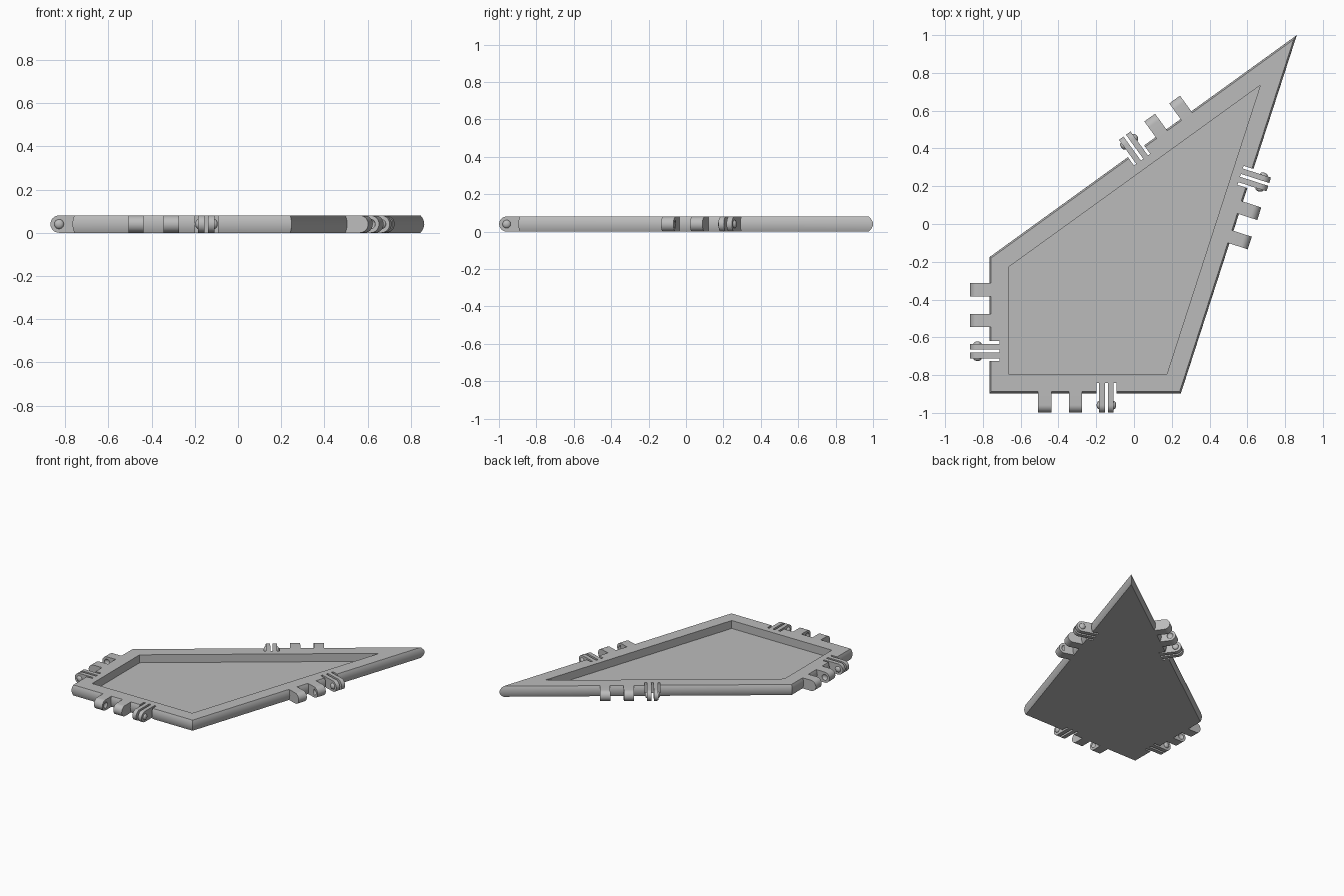
import bpy, bmesh, math
from mathutils import Vector, Matrix

if "Cube" in bpy.data.objects:
    bpy.data.objects.remove(bpy.data.objects["Cube"])

H = 0.08                      # plate thickness
CORNERS = [Vector(c) for c in ((-0.766, -0.897), (0.248, -0.897), (0.862, 1.0), (-0.766, -0.176))]
# per edge: distance from edge midpoint to the first lug, along the edge
OFFSETS = (-0.213, -0.127, -0.28, -0.189)
STEP = 0.163                  # spacing lug / lug / finger pair
AXIS = 0.062                  # hinge axis distance from the edge

grey = bpy.data.materials.new("plain_grey")
grey.diffuse_color = (0.5, 0.5, 0.5, 1)
grey.use_nodes = True
grey.node_tree.nodes["Principled BSDF"].inputs["Base Color"].default_value = grey.diffuse_color


def finish(bm, name, smooth=True):
    bmesh.ops.recalc_face_normals(bm, faces=bm.faces)
    me = bpy.data.meshes.new(name)
    bm.to_mesh(me)
    bm.free()
    ob = bpy.data.objects.new(name, me)
    bpy.context.collection.objects.link(ob)
    me.materials.append(grey)
    if smooth:
        shade(ob)
    return ob


def select(ob):
    bpy.ops.object.select_all(action='DESELECT')
    ob.select_set(True)
    bpy.context.view_layer.objects.active = ob


def shade(ob):
    select(ob)
    bpy.ops.object.shade_smooth_by_angle(angle=math.radians(30))


def cut(ob, cutter):
    mod = ob.modifiers.new("cut", 'BOOLEAN')
    mod.operation, mod.solver, mod.object = 'DIFFERENCE', 'EXACT', cutter
    select(ob)
    bpy.ops.object.modifier_apply(modifier=mod.name)
    bpy.data.objects.remove(cutter)
    shade(ob)


def inset(d):
    """Outline moved inwards by d, with mitred corners."""
    out = []
    for i, p in enumerate(CORNERS):
        a = (p - CORNERS[i - 1]).normalized()
        b = (CORNERS[(i + 1) % 4] - p).normalized()
        na, nb = Vector((-a.y, a.x)), Vector((-b.y, b.x))
        out.append(p + (na + nb) * d / (1 + na.dot(nb)))
    return out


def loft(bm, rings):
    """Closed solid through a stack of rings."""
    vs = [[bm.verts.new(p) for p in r] for r in rings]
    n = len(vs[0])
    for lo, hi in zip(vs, vs[1:]):
        for i in range(n):
            bm.faces.new((lo[i], lo[(i + 1) % n], hi[(i + 1) % n], hi[i]))
    bm.faces.new(vs[0][::-1])
    bm.faces.new(vs[-1])


def outline_ring(d, z):
    return [(p.x, p.y, z) for p in inset(d)]


def edge_frame(i, along):
    """Local frame on edge i: x along the edge, y outwards, z up."""
    a, b = CORNERS[i], CORNERS[(i + 1) % 4]
    t = (b - a).normalized()
    o = (a + b) / 2 + t * along
    return Matrix(((t.x, t.y, 0, o.x), (t.y, -t.x, 0, o.y), (0, 0, 1, 0), (0, 0, 0, 1)))


def lug(bm, m, s0, s1):
    """Full-height tab with a rounded end."""
    prof = [(-0.012, 0)]
    for k in range(17):
        a = -math.pi / 2 + math.pi * k / 16
        prof.append((AXIS + H / 2 * math.cos(a), H / 2 + H / 2 * math.sin(a)))
    prof.append((-0.012, H))
    loft(bm, [[m @ Vector((s, y, z)) for y, z in prof] for s in (s0, s1)])


def knob(bm, m, s):
    """Flattened ball on the hinge axis."""
    bmesh.ops.create_uvsphere(bm, u_segments=20, v_segments=12, radius=1,
                              matrix=m @ Matrix.Translation((s, AXIS, H / 2))
                              @ Matrix.Diagonal((0.014, 0.022, 0.022, 1)))


# Plate with slightly bulging sides
bm = bmesh.new()
rings = []
for k in range(9):
    u = 2 * k / 8 - 1
    rings.append(outline_ring(0.009 * u * u, H * k / 8))
loft(bm, rings)
plate = finish(bm, "panel_plate", False)

# Recess and finger slots
bm = bmesh.new()
loft(bm, [outline_ring(0.102, 0.02), outline_ring(0.102, H + 0.02)])
for i, off in enumerate(OFFSETS):
    m = edge_frame(i, off + 2 * STEP)
    for s0, s1 in ((-0.053, -0.038), (-0.008, 0.008), (0.038, 0.053)):
        loft(bm, [[m @ Vector(c + (z,)) for c in ((s0, -0.055), (s1, -0.055), (s1, 0.05), (s0, 0.05))]
                  for z in (-0.02, H + 0.02)])
cut(plate, finish(bm, "recess_cutter", False))

# Hinges: two socket lugs and a pair of snap fingers on each edge
for i, (off, side) in enumerate(zip(OFFSETS, ("front", "right", "back", "left"))):
    frames = [edge_frame(i, off + k * STEP) for k in range(3)]

    bm = bmesh.new()
    for m in frames[:2]:
        lug(bm, m, -0.035, 0.035)
    lugs = finish(bm, side + "_socket_lugs")
    bm = bmesh.new()
    knob(bm, frames[0], 0.035)
    knob(bm, frames[1], -0.035)
    cut(lugs, finish(bm, "dimple_cutter", False))

    bm = bmesh.new()
    for s in (-1, 1):
        lug(bm, frames[2], s * 0.008, s * 0.038)
    finish(bm, side + "_snap_fingers")
    bm = bmesh.new()
    for s in (-1, 1):
        knob(bm, frames[2], s * 0.038)
    finish(bm, side + "_snap_knobs")
